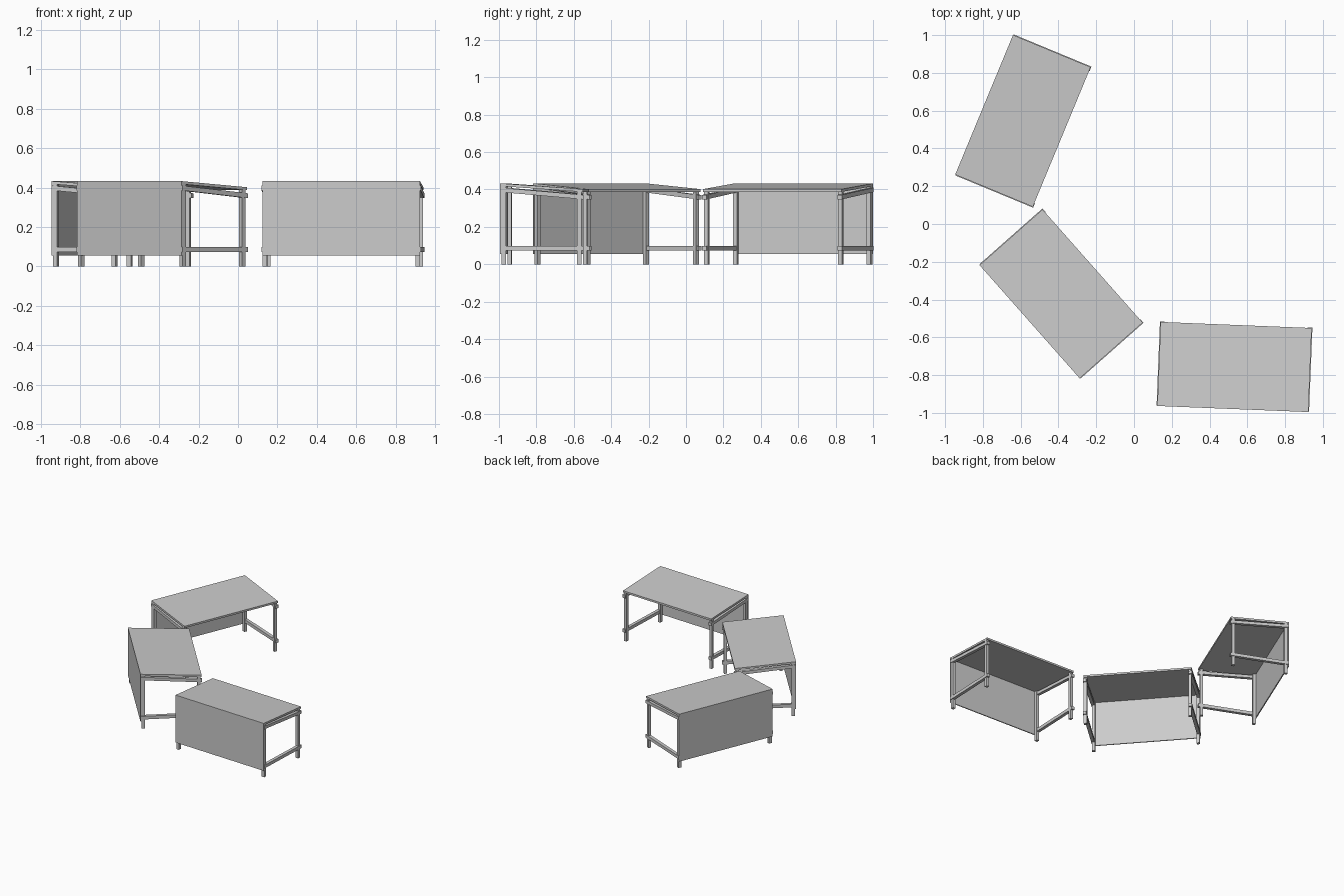
import bpy, bmesh
from math import radians
from mathutils import Matrix

if "Cube" in bpy.data.objects:
    bpy.data.objects.remove(bpy.data.objects["Cube"])

W, D = 0.80, 0.445          # desk top width and depth
V0, V1 = -D / 2, D / 2      # panel side, user side


def prism(name, profile, u0, u1, place):
    """Extrude a (depth, height) profile along the desk width."""
    bm = bmesh.new()
    face = bm.faces.new([bm.verts.new((u0, v, z)) for v, z in profile])
    ext = bmesh.ops.extrude_face_region(bm, geom=[face])
    moved = [g for g in ext["geom"] if isinstance(g, bmesh.types.BMVert)]
    bmesh.ops.translate(bm, verts=moved, vec=(u1 - u0, 0, 0))
    bmesh.ops.recalc_face_normals(bm, faces=bm.faces)
    mesh = bpy.data.meshes.new(name)
    bm.to_mesh(mesh)
    bm.free()
    ob = bpy.data.objects.new(name, mesh)
    ob.matrix_world = place
    bpy.context.collection.objects.link(ob)


def bar(va, vb, za0, za1, zb0, zb1):
    """Four-sided profile with separate heights at both ends."""
    return [(va, za0), (vb, zb0), (vb, zb1), (va, za1)]


def desk(label, x, y, angle):
    place = Matrix.Translation((x, y, 0)) @ Matrix.Rotation(radians(angle), 4, 'Z')
    # sloping top and modesty panel
    prism(label + "_top", bar(V0, V1, 0.418, 0.433, 0.387, 0.402), -W / 2, W / 2, place)
    prism(label + "_panel", bar(V0, V0 + 0.008, 0.055, 0.420, 0.055, 0.420), -W / 2, W / 2, place)
    # side frames
    for side, s in (("left", -1), ("right", 1)):
        name = f"{label}_{side}"
        leg = sorted((s * 0.376, s * 0.399))
        rail = sorted((s * 0.379, s * 0.404))
        prism(name + "_panel_leg", bar(V0 + 0.009, V0 + 0.032, 0, 0.418, 0, 0.416), *leg, place)
        prism(name + "_user_leg", bar(V1 - 0.032, V1 - 0.009, 0, 0.390, 0, 0.388), *leg, place)
        prism(name + "_upper_rail", bar(V0 + 0.003, V1 + 0.003, 0.386, 0.410, 0.347, 0.371), *rail, place)
        prism(name + "_lower_rail", bar(V0 + 0.003, V1 + 0.003, 0.073, 0.098, 0.073, 0.098), *rail, place)


# three desks in an arc, panels facing outwards
desk("rear_desk", -0.588, 0.546, -112.5)
desk("middle_desk", -0.386, -0.370, -48.5)
desk("front_desk", 0.532, -0.757, -2.3)
